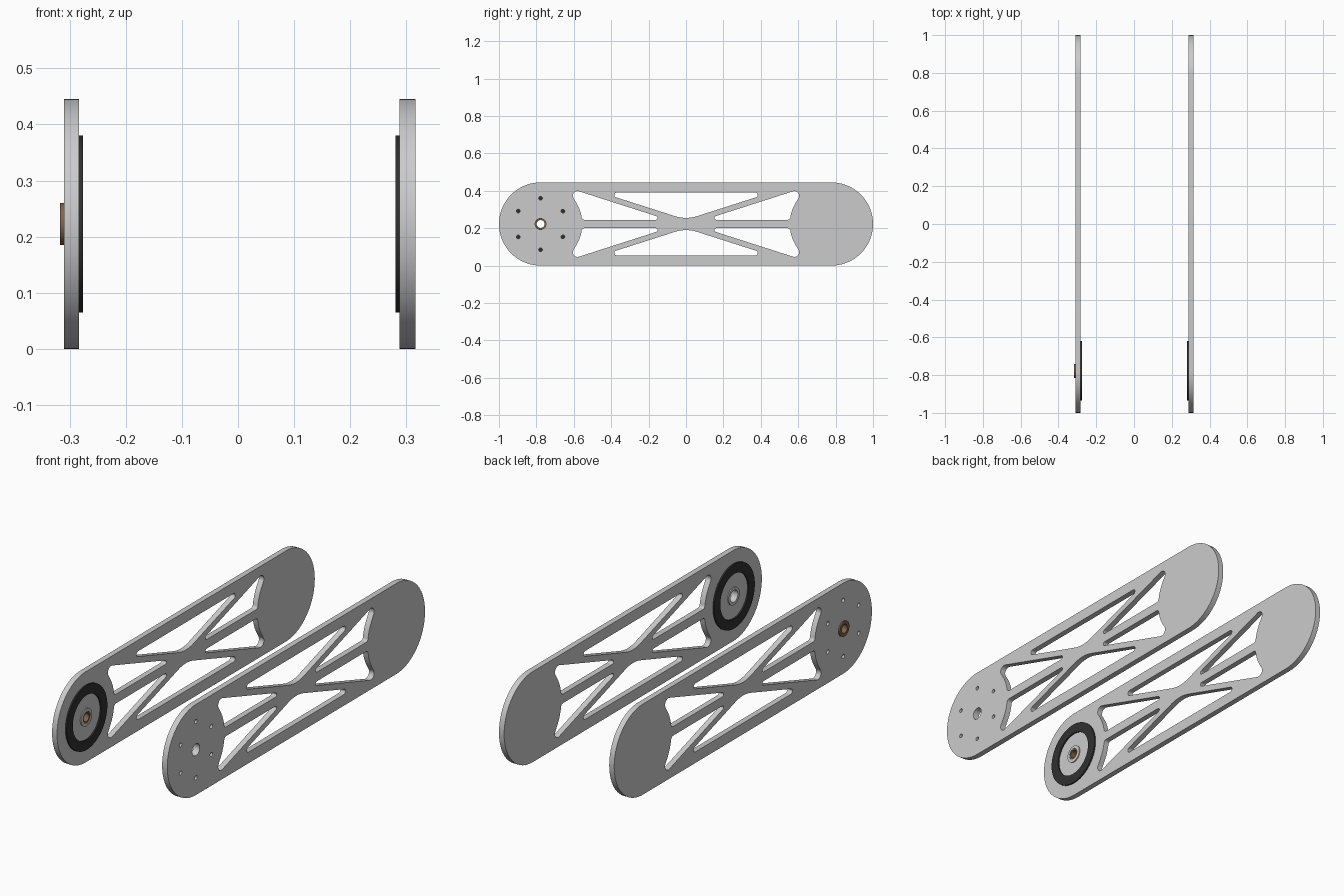
import bpy, bmesh
from math import sin, cos, radians, ceil

if "Cube" in bpy.data.objects:
    bpy.data.objects.remove(bpy.data.objects["Cube"])

ZC, END_Y, R = 0.2225, 0.7775, 0.2225   # height of centreline, end centre, end radius


def arc(cy, cz, r, a0, a1, step=9):
    n = max(3, ceil(abs(a1 - a0) / step))
    return [(cy + r * cos(radians(a0 + (a1 - a0) * i / n)),
             cz + r * sin(radians(a0 + (a1 - a0) * i / n))) for i in range(n + 1)]


def circle(r, cy=-END_Y, cz=0.0, n=48):
    return arc(cy, cz, r, 0, 360, 360 / n)[:-1]


def flip(loop, sy, sz):
    return [(y * sy, z * sz) for y, z in loop]


def material(name, rgb):
    m = bpy.data.materials.new(name)
    m.diffuse_color = (*rgb, 1)
    m.use_nodes = True
    m.node_tree.nodes["Principled BSDF"].inputs["Base Color"].default_value = m.diffuse_color
    return m


def plate(name, loops, x0, x1, mat=None):
    """Extrude side-view loops (first outer, rest holes) from x0 to x1."""
    cu = bpy.data.curves.new(name, 'CURVE')
    cu.dimensions, cu.fill_mode, cu.extrude = '2D', 'BOTH', (x1 - x0) / 2
    for loop in loops:
        s = cu.splines.new('POLY')
        s.points.add(len(loop) - 1)
        for p, (y, z) in zip(s.points, loop):
            p.co = (y, z, 0, 1)
        s.use_cyclic_u = True
    ob = bpy.data.objects.new(name, cu)
    bpy.context.collection.objects.link(ob)
    bpy.ops.object.select_all(action='DESELECT')
    ob.select_set(True)
    bpy.context.view_layer.objects.active = ob
    bpy.ops.object.convert(target='MESH')
    ob = bpy.context.object
    ob.name = name
    bm = bmesh.new()
    bm.from_mesh(ob.data)
    for v in bm.verts:      # turn the profile upright: local xy becomes yz
        a, b, c = v.co
        v.co = (c + (x0 + x1) / 2, a, b + ZC)
    bmesh.ops.remove_doubles(bm, verts=bm.verts, dist=1e-5)
    bmesh.ops.recalc_face_normals(bm, faces=bm.faces)
    bm.to_mesh(ob.data)
    bm.free()
    bpy.ops.object.shade_smooth_by_angle(angle=radians(30))
    ob.data.materials.clear()
    if mat:
        ob.data.materials.append(mat)
    return ob


black = material("black_rubber", (0.03, 0.03, 0.03))
bronze = material("bronze", (0.22, 0.13, 0.07))

# Stadium outline
outline = arc(END_Y, 0, R, -90, 90, 5) + arc(-END_Y, 0, R, 90, 270, 5)

# Lightening windows: end windows hug the round end, long ones taper to the hub
end_window = (arc(-0.58, 0.151, 0.025, 72, 217.4)
              + arc(-END_Y, 0, R, 37.4, 9.1, 4)[1:-1]
              + arc(-0.543, 0.0375, 0.015, 189, 270)
              + arc(-0.161, 0.0325, 0.01, 270, 432, 15))
long_window = (arc(-0.37, 0.155, 0.013, 90, 252, 15)
               + arc(0, 0.2226, 0.19, 252.3, 287.7, 4)
               + arc(0.37, 0.155, 0.013, 288, 450, 15))
windows = [flip(end_window, sy, sz) for sy in (1, -1) for sz in (1, -1)]
windows += [flip(long_window, 1, sz) for sz in (1, -1)]

# Six bolt holes and the axle hole
bolts = [circle(0.010, -END_Y + 0.138 * cos(radians(a)), 0.138 * sin(radians(a)), 16)
         for a in range(30, 390, 60)]
axle = circle(0.029)

# Two side plates, each with a friction ring and hub washer on the inner face
for side, x0, x1, inner, out in (("left", -0.310, -0.283, -0.283, 1),
                                 ("right", 0.288, 0.316, 0.288, -1)):
    plate(side + "_side_plate", [outline, axle] + bolts + windows, x0, x1)
    for part, ro, ri, h, mat in (("_friction_ring", 0.158, 0.11, 0.007, black),
                                 ("_hub_washer", 0.043, 0.029, 0.005, None)):
        a, b = sorted((inner, inner + out * h))
        plate(side + part, [circle(ro, n=64), circle(ri, n=64)], a, b, mat)

# Flanged bushing in the left plate
plate("bushing_flange", [circle(0.0375), circle(0.021)], -0.317, -0.310, bronze)
plate("bushing_sleeve", [circle(0.0288), circle(0.021)], -0.310, -0.279, bronze)
